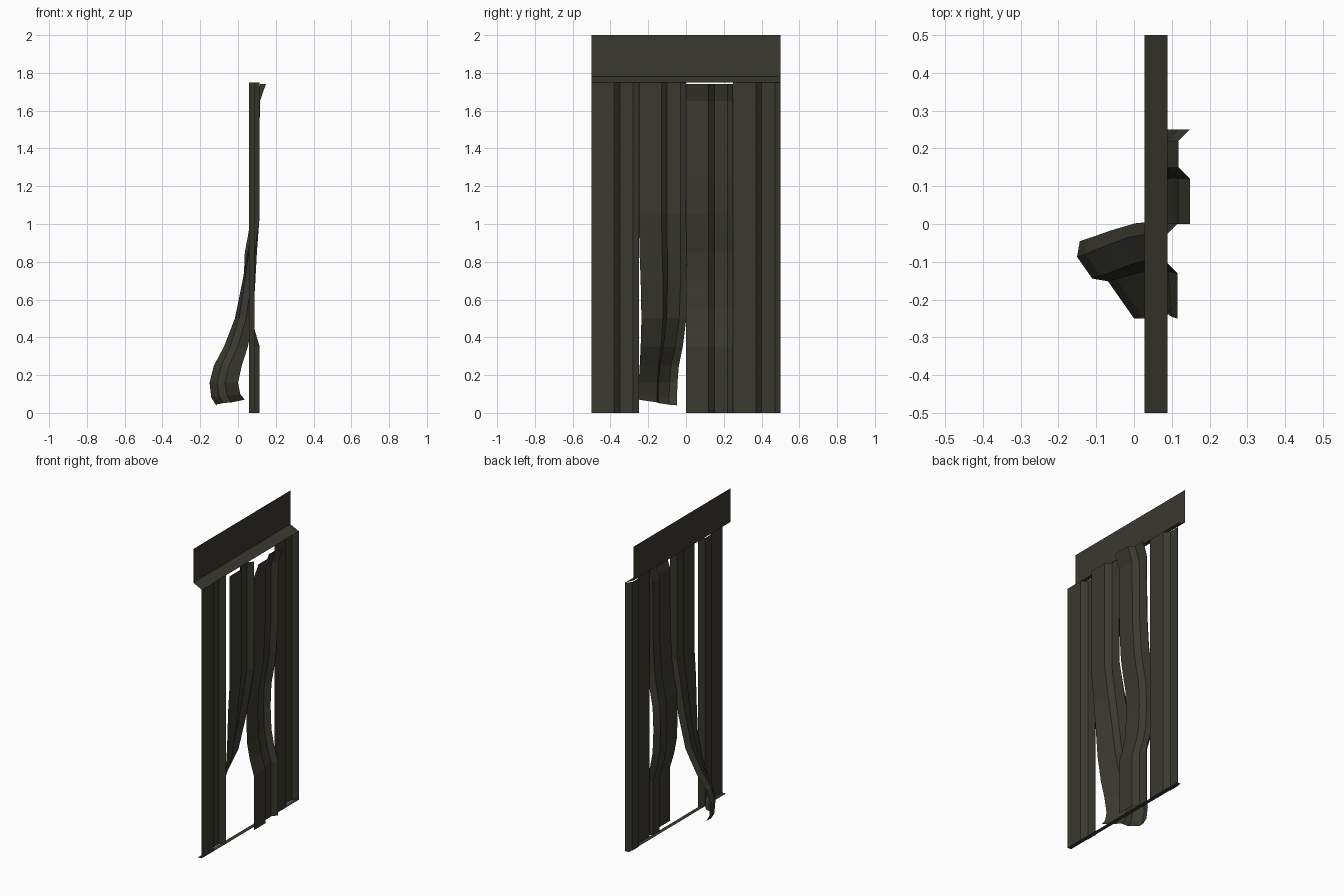
import bpy, math

if "Cube" in bpy.data.objects:
    bpy.data.objects.remove(bpy.data.objects["Cube"])

metal = bpy.data.materials.new("dark_olive_metal")
metal.diffuse_color = (0.042, 0.040, 0.030, 1)
metal.use_nodes = True
metal.node_tree.nodes["Principled BSDF"].inputs["Base Color"].default_value = metal.diffuse_color

# one corrugation: (distance along the wall, offset outward)
RIB = [(0, 0), (0.12, 0), (0.15, -0.03), (0.22, -0.03), (0.25, 0)]


def sheet(name, rows):
    """Skin a surface through rows of equally many points."""
    n = len(rows[0])
    verts = [p for r in rows for p in r]
    faces = [(i * n + j, i * n + j + 1, (i + 1) * n + j + 1, (i + 1) * n + j)
             for i in range(len(rows) - 1) for j in range(n - 1)]
    me = bpy.data.meshes.new(name)
    me.from_pydata(verts, [], faces)
    me.materials.append(metal)
    ob = bpy.data.objects.new(name, me)
    bpy.context.collection.objects.link(ob)
    return ob


def rib_row(z, x, y, angle=0, drop=0):
    """Corrugated cross-section at height z, hinged at (x, y)."""
    a = math.radians(angle)
    s, c = math.sin(a), math.cos(a)
    return [(x - u * s + w * c, y + u * c + w * s, z - drop * u / 0.25)
            for u, w in RIB]


# intact outer panels
for name, y in (("left_panel", -0.5), ("right_panel", 0.25)):
    sheet(name, [rib_row(z, 0.0885, y) for z in (0, 1.75)])

# panel torn loose at the bottom, twisted and curled inward
torn = [(0.07, 0.035, -0.25, 36, 0.03), (0.10, 0.012, -0.25, 36, 0.02),
        (0.16, 0.0, -0.25, 35, 0), (0.25, 0.02, -0.245, 34, 0),
        (0.35, 0.052, -0.24, 27, 0), (0.5, 0.08, -0.236, 18, 0),
        (0.7, 0.092, -0.24, 10, 0), (0.85, 0.10, -0.246, 5, 0),
        (1.05, 0.115, -0.25, 0, 0), (1.75, 0.115, -0.25, 0, 0)]
sheet("curled_panel", [rib_row(*t) for t in torn])

# panel torn loose at the top, dented in the middle
dent = [(0, 0.115), (0.35, 0.115), (0.45, 0.085), (0.55, 0.066), (0.7, 0.06),
        (0.85, 0.066), (0.95, 0.085), (1.05, 0.10), (1.25, 0.112),
        (1.65, 0.116), (1.742, 0.148)]
sheet("dented_panel", [rib_row(z, x, 0) for z, x in dent])

# top plate with sloped flange
sheet("top_plate", [[(x, -0.5, z), (x, 0.5, z)]
                    for x, z in ((0.089, 1.75), (0.028, 1.78), (0.028, 2.0))])

# bottom sill strip
sheet("bottom_sill", [[(x, -0.5, 0), (x, 0.5, 0)] for x in (0.0885, 0.062)])
